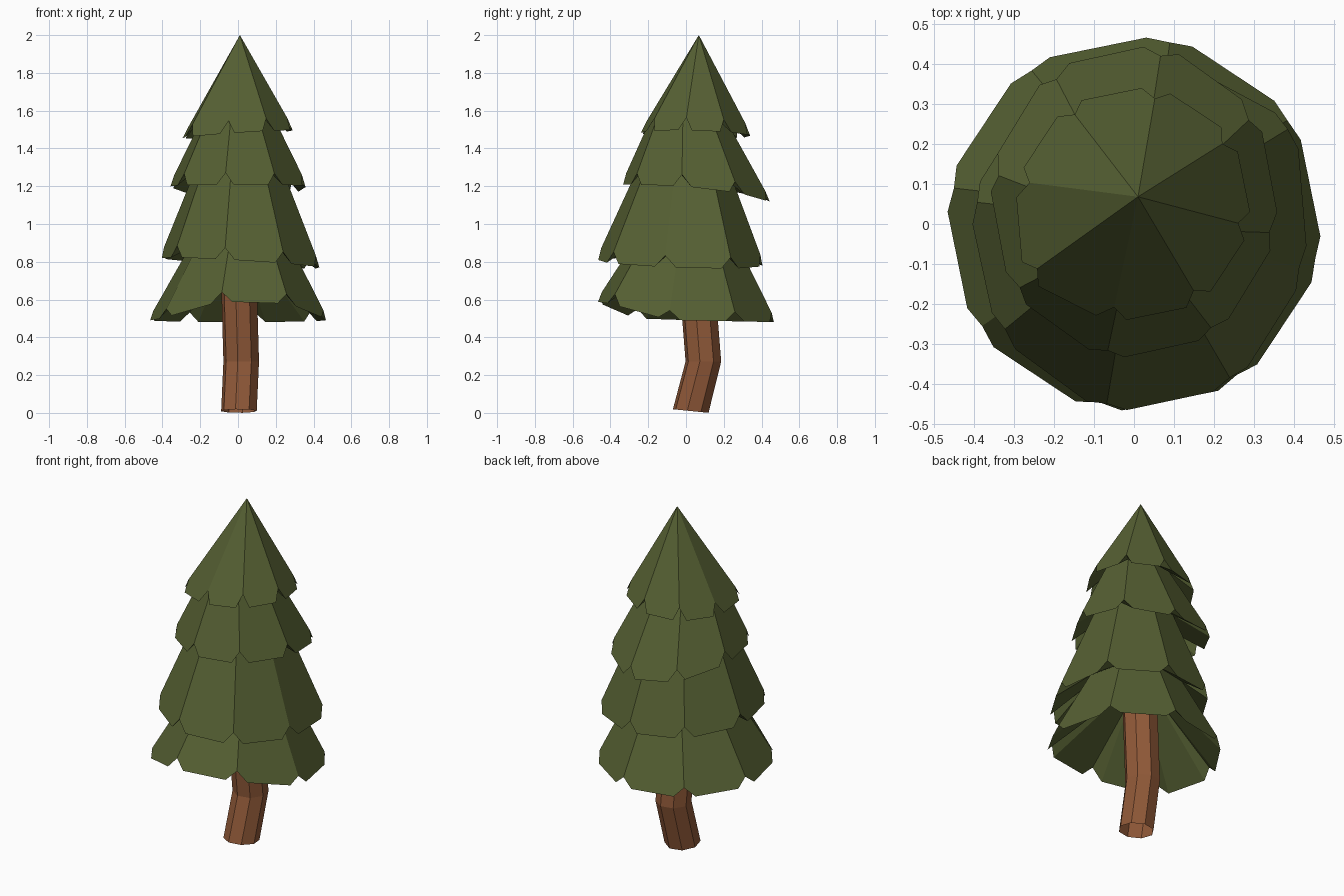
import bpy
from math import cos, sin, radians
from mathutils import Vector

if "Cube" in bpy.data.objects:
    bpy.data.objects.remove(bpy.data.objects["Cube"])

SIDES = 8
TURN = radians(79)   # shared rotation of trunk and foliage facets


def material(name, color):
    m = bpy.data.materials.new(name)
    m.diffuse_color = color
    m.use_nodes = True
    m.node_tree.nodes["Principled BSDF"].inputs["Base Color"].default_value = m.diffuse_color
    return m


def add_object(name, verts, faces, mat):
    mesh = bpy.data.meshes.new(name)
    mesh.from_pydata(verts, [], faces)
    mesh.materials.append(mat)
    mesh.update()
    obj = bpy.data.objects.new(name, mesh)
    bpy.context.collection.objects.link(obj)
    return obj


def ring(center, radius, slope, bulge={}, raised={}):
    """Octagon leaning by slope; bulge scales and raised lifts single corners."""
    pts = []
    for i in range(SIDES):
        a = TURN + radians(i * 360 / SIDES)
        k = bulge.get(i, 1)
        dx, dy = radius[0] * cos(a) * k, radius[1] * sin(a) * k
        dz = slope[0] * dx + slope[1] * dy + raised.get(i, 0)
        pts.append(Vector(center) + Vector((dx, dy, dz)))
    return pts


def foliage_tier(name, corners, apex, top, lift, inner, mat):
    """Skirt of flat panels with notched corners, closed below up to the inner ring."""
    notch = [c.lerp(apex, lift / (apex.z - c.z)) for c in corners]
    rim = []
    for i in range(SIDES):
        j = (i + 1) % SIDES
        rim += [corners[i].lerp(corners[j], 0.17), corners[i].lerp(corners[j], 0.83)]
    verts = top + notch + rim + inner
    n, r = len(top), len(top) + SIDES
    q, faces = r + 2 * SIDES, []
    for i in range(SIDES):
        j = (i + 1) % SIDES
        a, b = r + 2 * i, r + 2 * i + 1
        faces.append(([j, i] if n > 1 else [0]) + [n + i, a, b, n + j])   # outer panel
        faces += [[q + i, a, n + i], [q + i, q + j, b, a], [q + j, n + j, b]]  # underside
    return add_object(name, verts, faces, mat)


green = material("needles", (0.093, 0.118, 0.033, 1))
brown = material("bark", (0.28, 0.10, 0.04, 1))

# Foliage tiers: center, extents, lean, apex, truncation, notch height, bulges, raised corners
K = 1.045
tiers = [
    ("foliage_top", (0.0, 0.05, 1.475), (0.29, 0.29), (0.07, -0.03), (0.01, 0.068, 2.0), 0, 0.065,
     {3: 1.1}, {}),
    ("foliage_upper", (0.0, 0.055, 1.2), (0.358, 0.388), (0.0, -0.025), (0.0, -0.01, 1.95), 0.46, 0.06,
     {}, {0: -0.075, 1: -0.05, 7: -0.03}),
    ("foliage_lower", (0.01, -0.03, 0.795), (0.415, 0.435), (-0.06, -0.03), (0.01, 0.01, 1.87), 0.52, 0.06,
     {7: 1.1, 3: 0.98}, {}),
    ("foliage_bottom", (0.0, 0.0, 0.49), (0.466, 0.466), (0.0, -0.02), (0.03, 0.035, 1.38), 0.55, 0.05,
     {}, {3: 0.005, 4: 0.09, 5: 0.08}),
]
shapes = []
for name, c, r, s, apex, cut, lift, bulge, raised in tiers:
    corners, apex = ring(c, (r[0] * K, r[1] * K), s, bulge, raised), Vector(apex)
    top = [apex.lerp(p, cut) for p in corners] if cut else [apex]
    shapes.append((name, corners, apex, top, lift))
trunk_collar = ring((0.0, 0.045, 0.86), (0.096, 0.096), (0, 0))
inners = [s[3] for s in shapes[1:]] + [trunk_collar]
for s, inner in zip(shapes, inners):
    foliage_tier(*s, inner, green)

# Bent trunk, open at both ends
R = (0.096, 0.096)
rings = [
    ring((0.005, 0.025, 0.01), R, (0, -0.1)),
    ring((0.017, 0.092, 0.272), R, (0, 0)),
    trunk_collar,
]
verts = [p for rr in rings for p in rr]
faces = []
for k in range(2):
    for i in range(SIDES):
        j = (i + 1) % SIDES
        a, b = k * SIDES, (k + 1) * SIDES
        faces.append([a + i, a + j, b + j, b + i])
add_object("trunk", verts, faces, brown)
